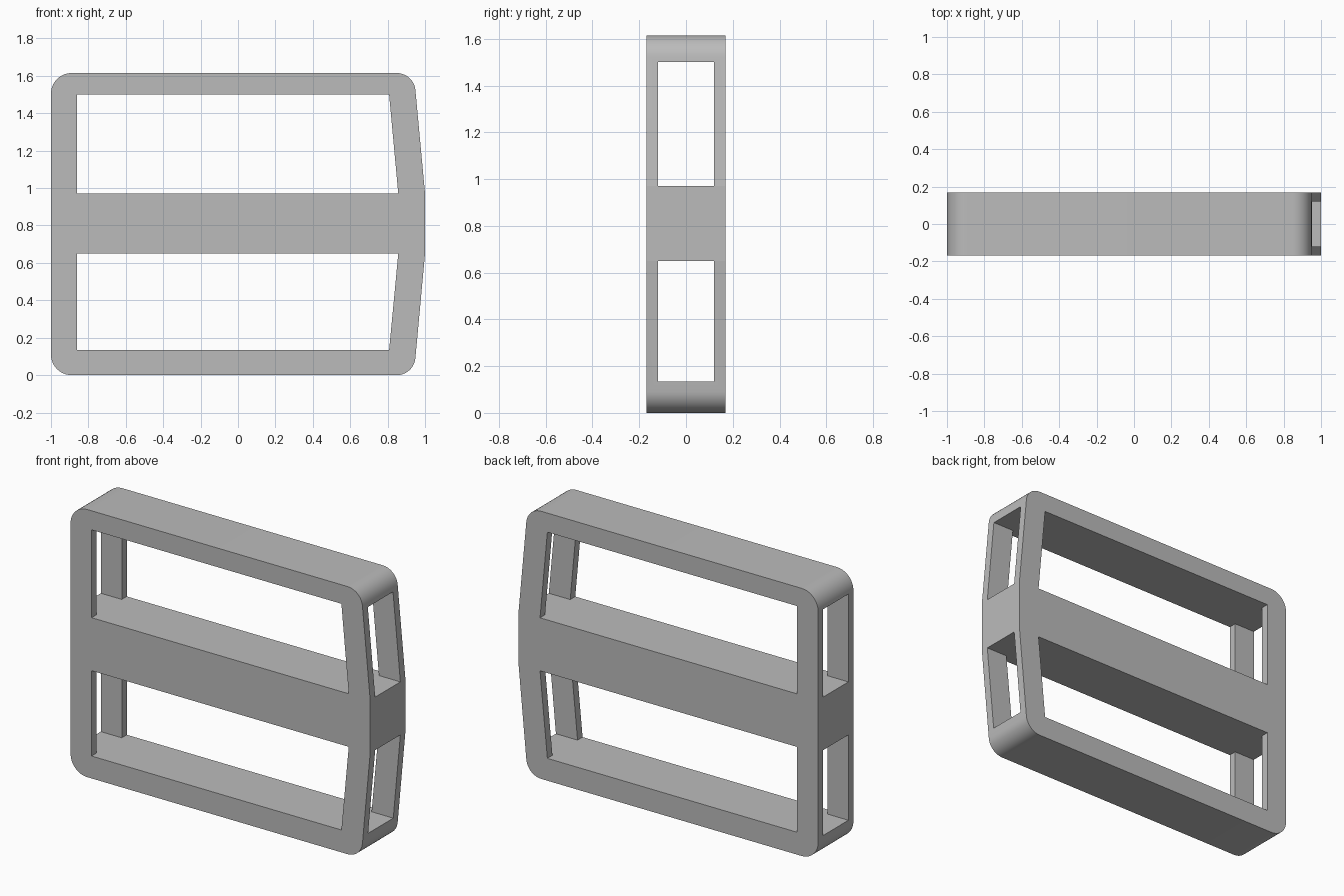
import bpy, bmesh, math
from mathutils import Vector

cube = bpy.data.objects.get("Cube")
if cube:
    bpy.data.objects.remove(cube, do_unlink=True)

HALF_DEPTH = 0.168
SLOT_HALF = 0.12
HEIGHT = 1.615

grey = bpy.data.materials.new("plain grey")
grey.use_nodes = True
COLOUR = (0.5, 0.5, 0.5, 1)
grey.diffuse_color = COLOUR
grey.node_tree.nodes["Principled BSDF"].inputs["Base Color"].default_value = COLOUR


def prism(name, outline, half_depth):
    """Extrude an x-z outline symmetrically along y."""
    bm = bmesh.new()
    face = bm.faces.new([bm.verts.new((x, -half_depth, z)) for x, z in outline])
    result = bmesh.ops.extrude_face_region(bm, geom=[face])
    new = [v for v in result["geom"] if isinstance(v, bmesh.types.BMVert)]
    bmesh.ops.translate(bm, verts=new, vec=(0, 2 * half_depth, 0))
    bmesh.ops.recalc_face_normals(bm, faces=bm.faces)
    mesh = bpy.data.meshes.new(name)
    bm.to_mesh(mesh)
    bm.free()
    obj = bpy.data.objects.new(name, mesh)
    bpy.context.collection.objects.link(obj)
    mesh.materials.append(grey)
    return obj


def rounded(points, steps=10):
    """Turn (x, z, radius) corners into an outline with true arcs."""
    out = []
    for i, (x, z, r) in enumerate(points):
        p = Vector((x, z))
        if r == 0:
            out.append(p)
            continue
        a = (Vector(points[i - 1][:2]) - p).normalized()
        b = (Vector(points[(i + 1) % len(points)][:2]) - p).normalized()
        half = a.angle(b) / 2
        centre = p + (a + b).normalized() * (r / math.sin(half))
        start = p + a * (r / math.tan(half)) - centre
        end = p + b * (r / math.tan(half)) - centre
        sweep = start.angle(end)
        for k in range(steps + 1):
            t = k / steps
            out.append(centre + (start * math.sin((1 - t) * sweep)
                                 + end * math.sin(t * sweep)) / math.sin(sweep))
    return out


# Solid body with rounded corners and a bowed side
body = prism("buckle_frame", rounded([
    (-1, 0, 0.11), (0.94, 0, 0.1), (1, 0.65, 0), (1, 0.97, 0),
    (0.94, HEIGHT, 0.1), (-1, HEIGHT, 0.11)]), HALF_DEPTH)

# Strap windows and narrower side slots, above and below the middle bar
cutters = []
for name, near, far in (("lower", 0.65, 0.135), ("upper", 0.97, 1.5)):
    cutters.append(prism(name + "_window_cutter", [
        (-0.86, near), (0.857, near), (0.808, far), (-0.86, far)], 0.3))
    cutters.append(prism(name + "_slot_cutter", [
        (-1.2, near), (1.2, near), (1.2, far), (-1.2, far)], SLOT_HALF))

bpy.context.view_layer.objects.active = body
body.select_set(True)
for cutter in cutters:
    mod = body.modifiers.new("cut", "BOOLEAN")
    mod.operation = "DIFFERENCE"
    mod.solver = "EXACT"
    mod.object = cutter
    bpy.ops.object.modifier_apply(modifier=mod.name)
for cutter in cutters:
    bpy.data.objects.remove(cutter, do_unlink=True)

bpy.ops.object.select_all(action="DESELECT")
body.select_set(True)
bpy.ops.object.shade_smooth_by_angle(angle=math.radians(20))
# Keep the shallow side bends crisp
for edge in body.data.edges:
    a, b = (body.data.vertices[i].co for i in edge.vertices)
    if min(a.x, b.x) > 0.99 and abs(a.z - b.z) < 0.001:
        edge.use_edge_sharp = True
